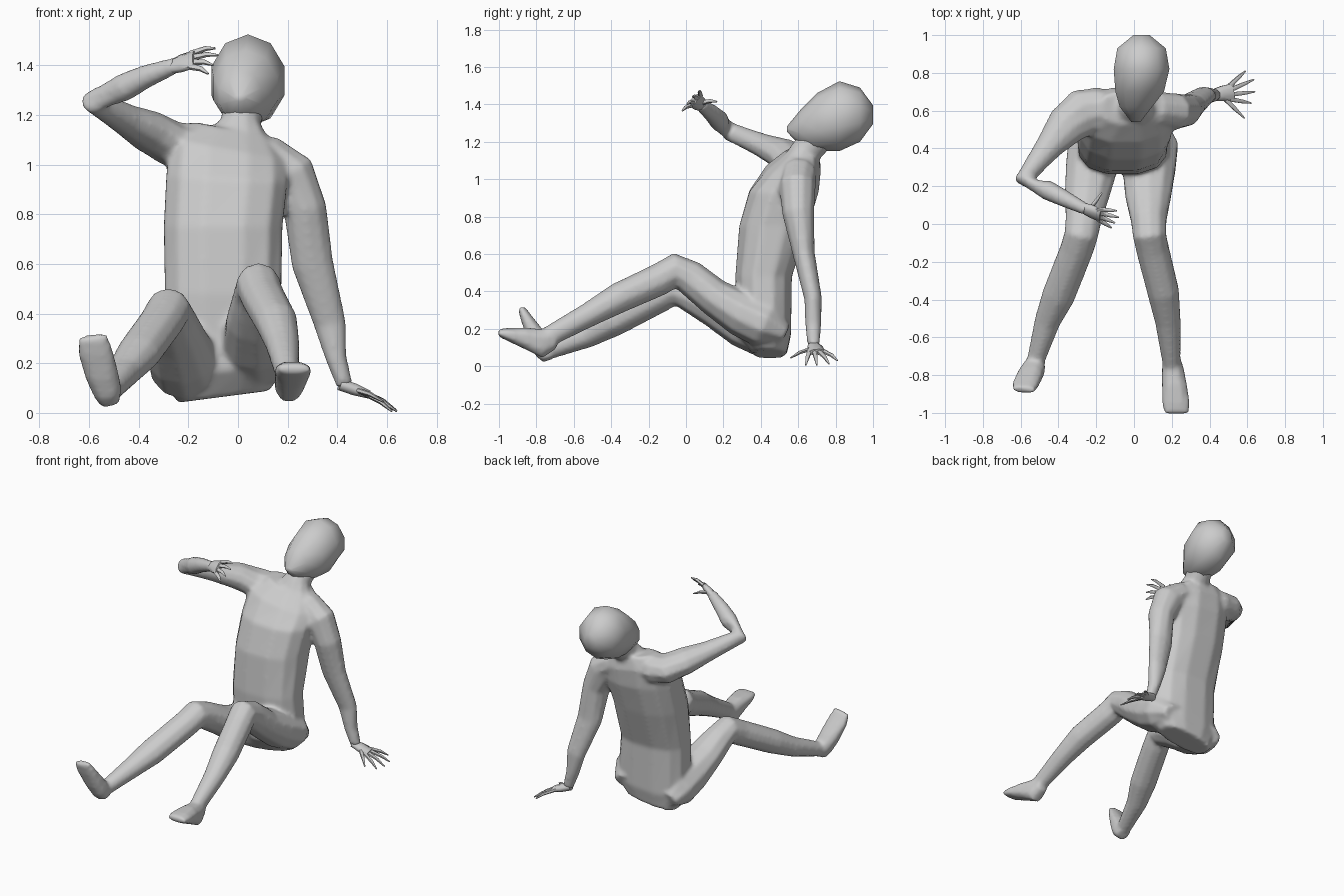
import bpy, bmesh, math
from mathutils import Vector


def loft(name, rings, ref=(1, 0, 0), axis=None, sides=12, power=1.0):
    """Skin elliptical rings (x, y, z, radius_a, radius_b[, z shear per x])."""
    bm = bmesh.new()
    centres = [Vector(r[:3]) for r in rings]
    loops = []
    for i, r in enumerate(rings):
        c = centres[i]
        t = Vector(axis) if axis else centres[min(i + 1, len(rings) - 1)] - centres[max(i - 1, 0)]
        t.normalize()
        u = Vector(ref)
        u = (u - u.dot(t) * t).normalized()
        v = t.cross(u)
        shear = r[5] if len(r) > 5 else 0
        loop = []
        for k in range(sides):
            a = 2 * math.pi * (k + 0.5) / sides
            ca, sa = math.cos(a), math.sin(a)
            p = c + u * r[3] * math.copysign(abs(ca) ** power, ca) \
                + v * r[4] * math.copysign(abs(sa) ** power, sa)
            p.z += shear * (p.x - c.x)
            loop.append(bm.verts.new(p))
        loops.append(loop)
    for a, b in zip(loops, loops[1:]):
        for k in range(sides):
            n = (k + 1) % sides
            bm.faces.new((a[k], a[n], b[n], b[k]))
    bm.faces.new(loops[0][::-1])
    bm.faces.new(loops[-1])
    bmesh.ops.recalc_face_normals(bm, faces=bm.faces)
    me = bpy.data.meshes.new(name)
    bm.to_mesh(me)
    bm.free()
    ob = bpy.data.objects.new(name, me)
    bpy.context.collection.objects.link(ob)
    return ob


def hand(name, wrist, knuckle, across, tips, thumb):
    """Flat palm with four tapered fingers and a thumb."""
    w, k, ac = Vector(wrist), Vector(knuckle), Vector(across).normalized()
    loft(name + "_palm", [(*w, .03, .026), (*w.lerp(k, .5), .044, .026), (*k, .047, .018)],
         ref=ac, sides=8)
    back = (k - w) * .15
    bases = [k + ac * o - back for o in (.036, .012, -.012, -.036)] + [w.lerp(k, .4)]
    for i, (b, tip) in enumerate(zip(bases, list(tips) + [thumb])):
        tip = Vector(tip)
        mid = b.lerp(tip, .6) + Vector((0, 0, .008))
        loft(f"{name}_finger_{i + 1}", [(*b, .014, .013), (*mid, .011, .01), (*tip, .004, .004)],
             ref=ac, sides=6)


body = []

# Torso, leaning back, shoulders and hips tilted
body.append(loft("body", [
    (-.06, .45, .065, .19, .09, .13),
    (-.05, .42, .17, .25, .145, .08),
    (-.06, .415, .48, .24, .155),
    (-.06, .47, .75, .245, .19),
    (-.045, .525, .94, .25, .19, -.05),
    (-.04, .575, 1.06, .24, .15, -.18),
    (-.02, .615, 1.14, .16, .09, -.2),
], axis=(0, 0, 1), power=.8))

# Neck
body.append(loft("neck", [(0, .61, 1.08, .15, .10), (.01, .65, 1.16, .085, .085),
                          (.03, .76, 1.27, .08, .08)]))

# Raised arm, shading the face
body.append(loft("raised_arm", [
    (-.10, .61, 1.06, .08, .10),
    (-.19, .605, 1.07, .10, .12),
    (-.27, .59, 1.085, .092, .13),
    (-.36, .52, 1.135, .085, .11),
    (-.45, .41, 1.18, .065, .075),
    (-.582, .233, 1.255, .052, .054),
    (-.46, .18, 1.31, .058, .054),
    (-.37, .135, 1.355, .048, .046),
    (-.25, .075, 1.40, .034, .032),
], ref=(0, 0, 1), sides=10))

# Supporting arm, propped behind on the ground
body.append(loft("support_arm", [
    (.02, .61, 1.06, .06, .08),
    (.12, .605, 1.03, .09, .095),
    (.21, .595, .96, .107, .10),
    (.27, .60, .82, .09, .087),
    (.30, .63, .60, .087, .06),
    (.37, .68, .36, .067, .048),
    (.395, .68, .22, .044, .044),
    (.43, .682, .11, .034, .034),
], sides=10))

# Bent legs: seat, thigh, knee, calf, ankle
body.append(loft("leg_left", [
    (.08, .53, .17, .10, .06),
    (.085, .42, .225, .155, .13),
    (.08, .30, .28, .147, .125),
    (.075, .15, .37, .127, .102),
    (.078, .02, .475, .098, .095),
    (.082, -.06, .512, .092, .096),
    (.10, -.14, .465, .09, .088),
    (.155, -.36, .365, .087, .083),
    (.18, -.52, .275, .07, .067),
    (.20, -.75, .15, .048, .055),
], sides=10))
body.append(loft("leg_right", [
    (-.20, .52, .13, .10, .06),
    (-.21, .42, .175, .145, .13),
    (-.225, .30, .225, .142, .125),
    (-.25, .15, .305, .122, .098),
    (-.268, .02, .38, .098, .09),
    (-.28, -.06, .415, .092, .09),
    (-.305, -.14, .37, .09, .084),
    (-.40, -.38, .24, .09, .08),
    (-.46, -.52, .165, .07, .065),
    (-.525, -.74, .08, .047, .047),
], sides=10))

# Feet: one low and forward, one with raised toes
body.append(loft("foot_left", [
    (.20, -.69, .14, .04, .05),
    (.205, -.76, .12, .06, .08),
    (.215, -.86, .15, .07, .06),
    (.222, -.95, .17, .077, .037),
    (.225, -1.005, .18, .068, .02),
], axis=(0, -1, .1), sides=8, power=.8))
body.append(loft("foot_right", [
    (-.515, -.735, .035, .04, .035),
    (-.525, -.755, .085, .06, .06),
    (-.55, -.80, .16, .07, .052),
    (-.575, -.85, .25, .073, .034),
    (-.587, -.88, .31, .062, .02),
], sides=8, power=.8))

# Fuse torso, neck, limbs and feet into one soft skin
for o in body:
    o.select_set(True)
bpy.context.view_layer.objects.active = body[0]
bpy.ops.object.join()
skin = body[0].modifiers.new("fuse", 'REMESH')
skin.mode = 'VOXEL'
skin.voxel_size = .012
soften = body[0].modifiers.new("soften", 'SMOOTH')
soften.factor = .5
soften.iterations = 8
bpy.ops.object.modifier_apply(modifier="fuse")
bpy.ops.object.modifier_apply(modifier="soften")

# Tilted head
loft("head", [
    (.01, .54, 1.268, .025, .015),
    (.01, .62, 1.275, .09, .105),
    (.03, .70, 1.305, .135, .155),
    (.04, .82, 1.337, .155, .187),
    (.04, .93, 1.345, .135, .145),
    (.04, 1.0, 1.345, .045, .05),
], axis=(0, 1, 0), sides=10)

# Hands
hand("raised_hand", (-.28, .09, 1.39), (-.175, .045, 1.425), (0, .7, .7),
     [(-.09, .07, 1.468), (-.08, .035, 1.44), (-.10, .005, 1.40), (-.12, -.02, 1.365)],
     (-.17, .165, 1.415))
hand("support_hand", (.41, .68, .115), (.525, .70, .075), (0, 1, 0),
     [(.59, .81, .03), (.635, .765, .012), (.64, .70, .006), (.62, .64, .006)],
     (.585, .56, .045))

# Smooth shading with firm creases kept
bpy.ops.object.select_all(action='SELECT')
bpy.ops.object.shade_smooth_by_angle(angle=math.radians(60))
